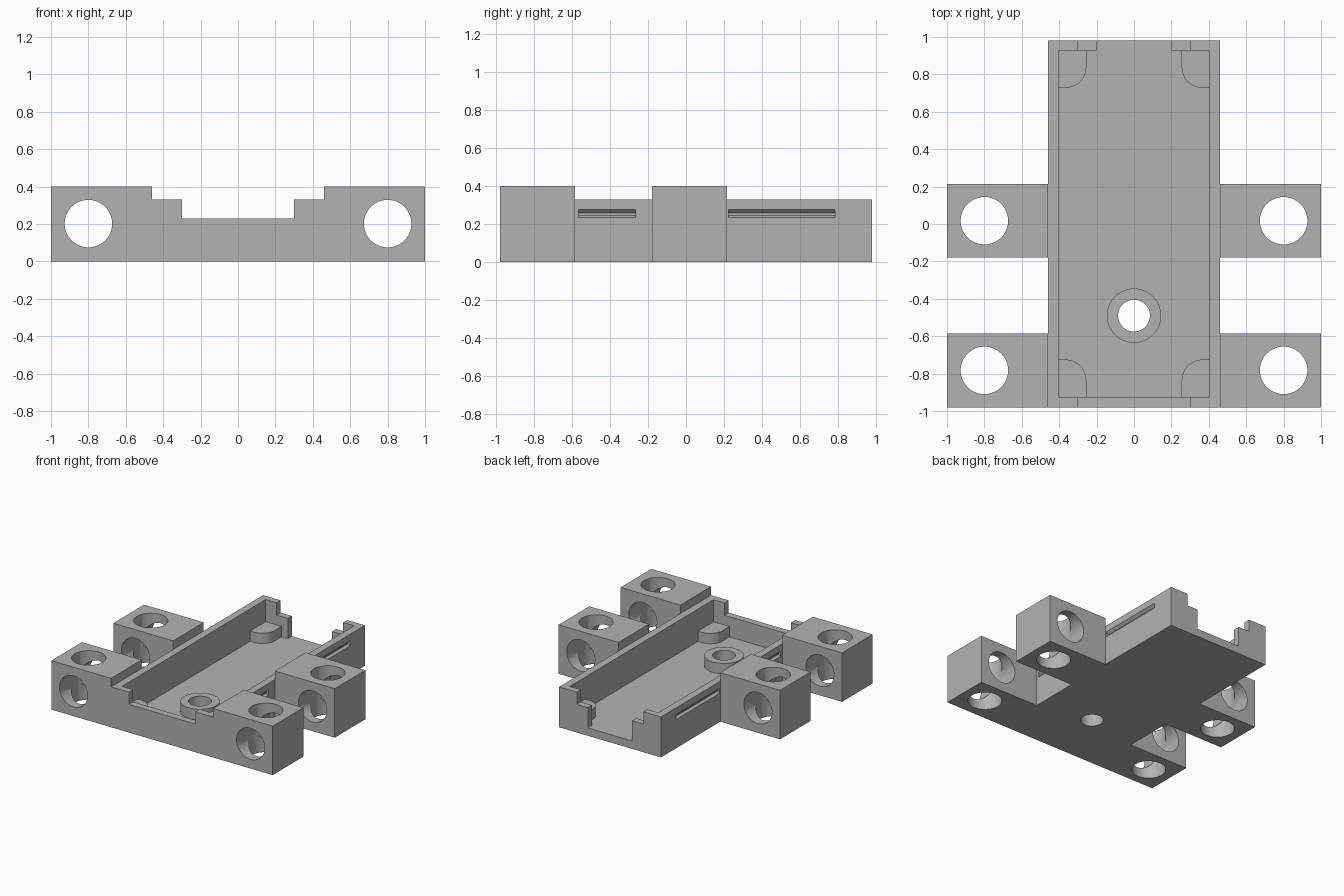
import bpy, bmesh, math

cube = bpy.data.objects.get("Cube")
if cube:
    bpy.data.objects.remove(cube, do_unlink=True)

grey = bpy.data.materials.new("plain grey")
grey.use_nodes = True
colour = (0.45, 0.45, 0.45, 1)
grey.diffuse_color = colour
grey.node_tree.nodes["Principled BSDF"].inputs["Base Color"].default_value = colour


def prism(name, points, vector):
    """Extrude a closed 3D outline along a vector."""
    bm = bmesh.new()
    face = bm.faces.new([bm.verts.new(p) for p in points])
    ext = bmesh.ops.extrude_face_region(bm, geom=[face])["geom"]
    bmesh.ops.translate(bm, vec=vector, verts=[v for v in ext if isinstance(v, bmesh.types.BMVert)])
    bmesh.ops.recalc_face_normals(bm, faces=bm.faces)
    mesh = bpy.data.meshes.new(name)
    bm.to_mesh(mesh)
    bm.free()
    mesh.materials.append(grey)
    obj = bpy.data.objects.new(name, mesh)
    bpy.context.collection.objects.link(obj)
    return obj


def box(name, x0, x1, y0, y1, z0, z1):
    outline = [(x0, y0, z0), (x1, y0, z0), (x1, y1, z0), (x0, y1, z0)]
    return prism(name, outline, (0, 0, z1 - z0))


def rod(name, center, radius, height, axis="z"):
    """Cylinder starting at center and running along y or z."""
    cx, cy, cz = center
    points = []
    for i in range(64):
        a = math.tau * i / 64
        u, v = radius * math.cos(a), radius * math.sin(a)
        points.append((cx + u, cy + v, cz) if axis == "z" else (cx + u, cy, cz + v))
    return prism(name, points, (0, 0, height) if axis == "z" else (0, height, 0))


def cut(target, *cutters):
    for cutter in cutters:
        mod = target.modifiers.new("cut", "BOOLEAN")
        mod.operation, mod.solver, mod.object = "DIFFERENCE", "EXACT", cutter
        bpy.context.view_layer.objects.active = target
        bpy.ops.object.modifier_apply(modifier=mod.name)
        bpy.data.objects.remove(cutter, do_unlink=True)


def smooth(obj):
    bpy.ops.object.select_all(action="DESELECT")
    obj.select_set(True)
    bpy.context.view_layer.objects.active = obj
    bpy.ops.object.shade_smooth_by_angle(angle=math.radians(30))


SIDE, END, RIM, FLOOR, PAD = 0.46, 0.98, 0.33, 0.065, 0.15
BOSS_Y = -0.49

# Open tray with end notches and a bolt hole
tray = box("tray", -SIDE, SIDE, -END, END, 0, RIM)
cut(tray,
    box("cavity", -0.4, 0.4, -0.925, 0.928, FLOOR, 0.6),
    box("front_notch", -0.3, 0.3, -1.1, -0.8, 0.23, 0.6),
    box("back_notch", -0.3, 0.3, 0.8, 1.1, 0.23, 0.6),
    box("back_opening", -0.2, 0.2, 0.8, 1.1, FLOOR, 0.6),
    rod("bolt_hole", (0, BOSS_Y, -0.1), 0.085, 0.5))

# Shallow bevelled grooves along the outer side walls
for side in (-1, 1):
    for y0, y1 in ((-0.565, -0.265), (0.225, 0.785)):
        groove = [(side * x, y0, z) for x, z in
                  ((SIDE + 0.02, 0.295), (SIDE - 0.02, 0.257),
                   (SIDE - 0.02, 0.246), (SIDE + 0.02, 0.224))]
        cut(tray, prism("groove", groove, (0, y1 - y0, 0)))
smooth(tray)

# Raised ring around the bolt hole
boss = rod("bolt_boss", (0, BOSS_Y, FLOOR - 0.01), 0.145, PAD - FLOOR + 0.01)
cut(boss, rod("bolt_hole", (0, BOSS_Y, -0.1), 0.085, 0.5))
smooth(boss)

# Corner support pads, rounded towards the middle
for sx, side in ((-1, "right"), (1, "left")):
    for sy, wall, end in ((-1, 0.925, "front"), (1, 0.928, "back")):
        inner, low, r = 0.255, wall - 0.2, 0.11
        outline = [(0.4, wall), (inner, wall)]
        for i in range(13):
            a = math.pi + math.pi / 2 * i / 12
            outline.append((inner + r + r * math.cos(a), low + r + r * math.sin(a)))
        outline.append((0.4, low))
        smooth(prism(f"{end}_{side}_pad",
                     [(sx * x, sy * y, FLOOR - 0.01) for x, y in outline],
                     (0, 0, PAD - FLOOR + 0.01)))

# Mounting blocks, each drilled front to back and top to bottom
for sx, side in ((-1, "right"), (1, "left")):
    for y0, y1, row in ((-END, -0.585, "front"), (-0.18, 0.215, "middle")):
        x0, x1 = sorted((sx * SIDE, sx))
        block = box(f"{row}_{side}_block", x0, x1, y0, y1, 0, 0.4)
        cut(block,
            rod("drill", (sx * 0.8, y0 - 0.1, 0.202), 0.127, 0.6, "y"),
            rod("drill", (sx * 0.8, (y0 + y1) / 2, -0.1), 0.127, 0.6))
        smooth(block)
